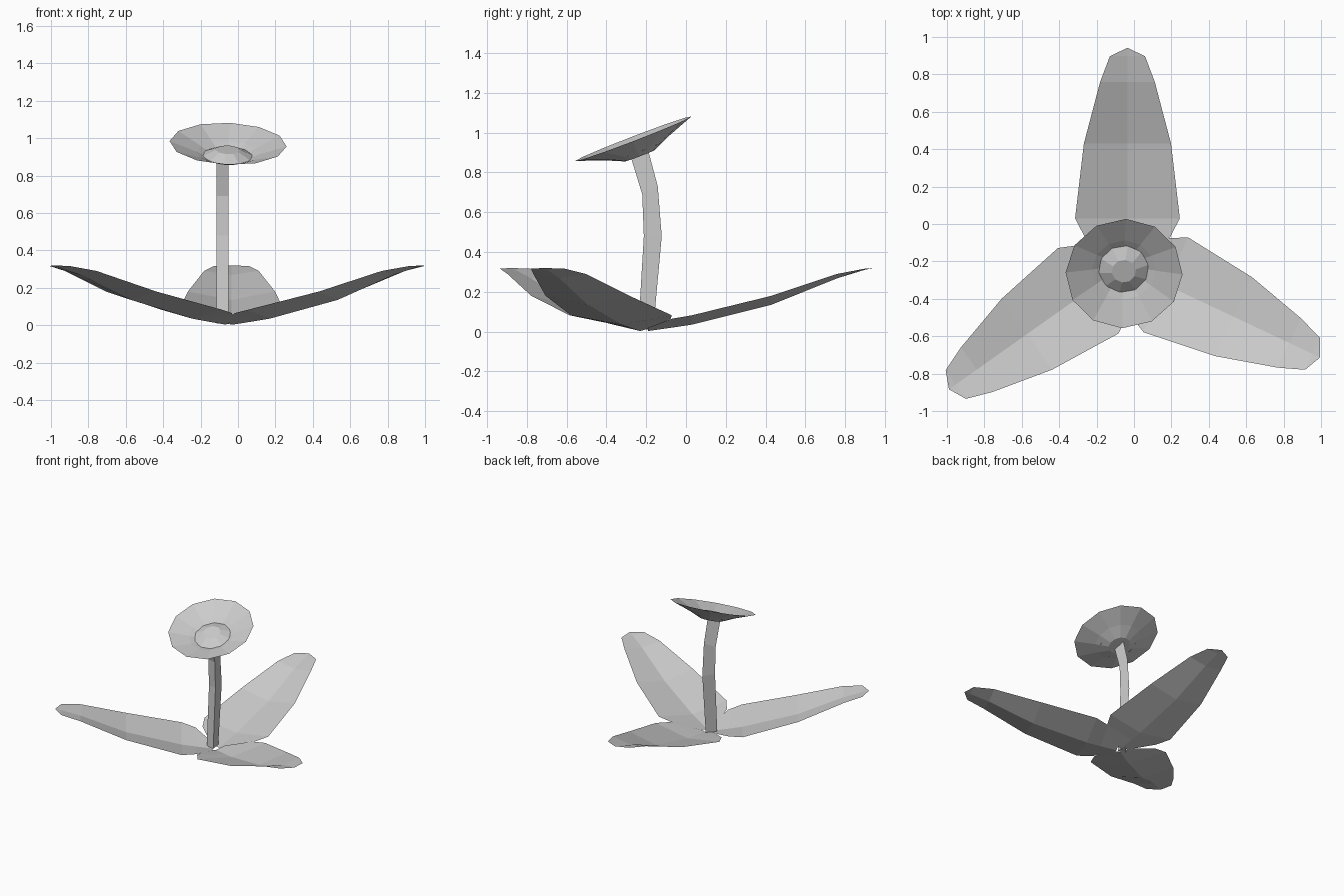
import bpy
from math import sin, cos, radians, tau
from mathutils import Matrix, Vector

if "Cube" in bpy.data.objects:
    bpy.data.objects.remove(bpy.data.objects["Cube"])


def make(name, verts, faces):
    mesh = bpy.data.meshes.new(name)
    mesh.from_pydata(verts, [], faces)
    mesh.update()
    obj = bpy.data.objects.new(name, mesh)
    bpy.context.collection.objects.link(obj)
    return obj


def bridge(rows, n, closed):
    faces = []
    for r in range(rows - 1):
        for i in range(n if closed else n - 1):
            j = (i + 1) % n
            faces.append((r * n + i, r * n + j, (r + 1) * n + j, (r + 1) * n + i))
    return faces


# Leaves: rows of (distance, half width, centre height, edge height)
LEAF = [(-0.22, 0.07, 0.003, 0.02), (-0.10, 0.228, 0.02, 0.065),
        (0.0, 0.28, 0.035, 0.082), (0.40, 0.233, 0.135, 0.18),
        (0.73, 0.146, 0.268, 0.29), (0.867, 0.094, 0.31, 0.316)]


def leaf(name, x, y, angle):
    verts = []
    for u, w, zc, ze in LEAF:
        verts += [(u, w, ze), (u, 0, zc), (u, -w, ze)]
    faces = [f[::-1] for f in bridge(len(LEAF), 3, False)]
    faces = [f[::-1] for f in faces]
    tip = len(verts)
    verts.append((0.912, 0, 0.32))
    faces += [(tip - 3, tip - 2, tip), (tip - 2, tip - 1, tip)]
    # keep the upper side facing up
    faces = [f if up(verts, f) else f[::-1] for f in faces]
    obj = make(name, verts, faces)
    obj.matrix_world = Matrix.Translation((x, y, 0)) @ Matrix.Rotation(radians(angle), 4, 'Z')


def up(verts, f):
    a, b, c = (Vector(verts[i]) for i in f[:3])
    return (b - a).cross(c - b).z > 0


leaf("back_leaf", -0.035, 0.03, 90)
leaf("right_leaf", 0.17, -0.325, -25.2)
leaf("left_leaf", -0.245, -0.357, 215.3)

# Stem: three-sided, bending backward then forward; (front y, front z, back y, back z)
PATH = [(-0.24, 0.01, -0.165, 0.01), (-0.212, 0.48, -0.122, 0.48),
        (-0.22, 0.69, -0.142, 0.73), (-0.278, 0.88, -0.19, 0.91)]
verts = []
for fy, fz, by, bz in PATH:
    verts += [(-0.115, fy + 0.012, fz), (-0.05, fy, fz), (-0.058, by, bz)]
make("stem", verts, bridge(4, 3, True) + [(2, 1, 0), (9, 10, 11)])

# Flower head: tilted shallow bowl with a low centre dome
TILT = (Matrix.Translation((-0.053, -0.265, 0.97)) @ Matrix.Rotation(radians(2.3), 4, 'Y')
        @ Matrix.Rotation(radians(21), 4, 'X'))


def rings(name, profile, n, start):
    verts = [(r * cos(radians(start) + tau * i / n), r * sin(radians(start) + tau * i / n), z)
             for r, z in profile for i in range(n)]
    last = (len(profile) - 1) * n
    faces = bridge(len(profile), n, True) + [tuple(range(last, last + n))]
    obj = make(name, verts, faces)
    obj.matrix_world = TILT


rings("flower_bowl", [(0.313, 0), (0.17, -0.052), (0.08, -0.092)], 12, -1)
rings("flower_center", [(0.135, -0.068), (0.065, -0.035)], 10, 10)
